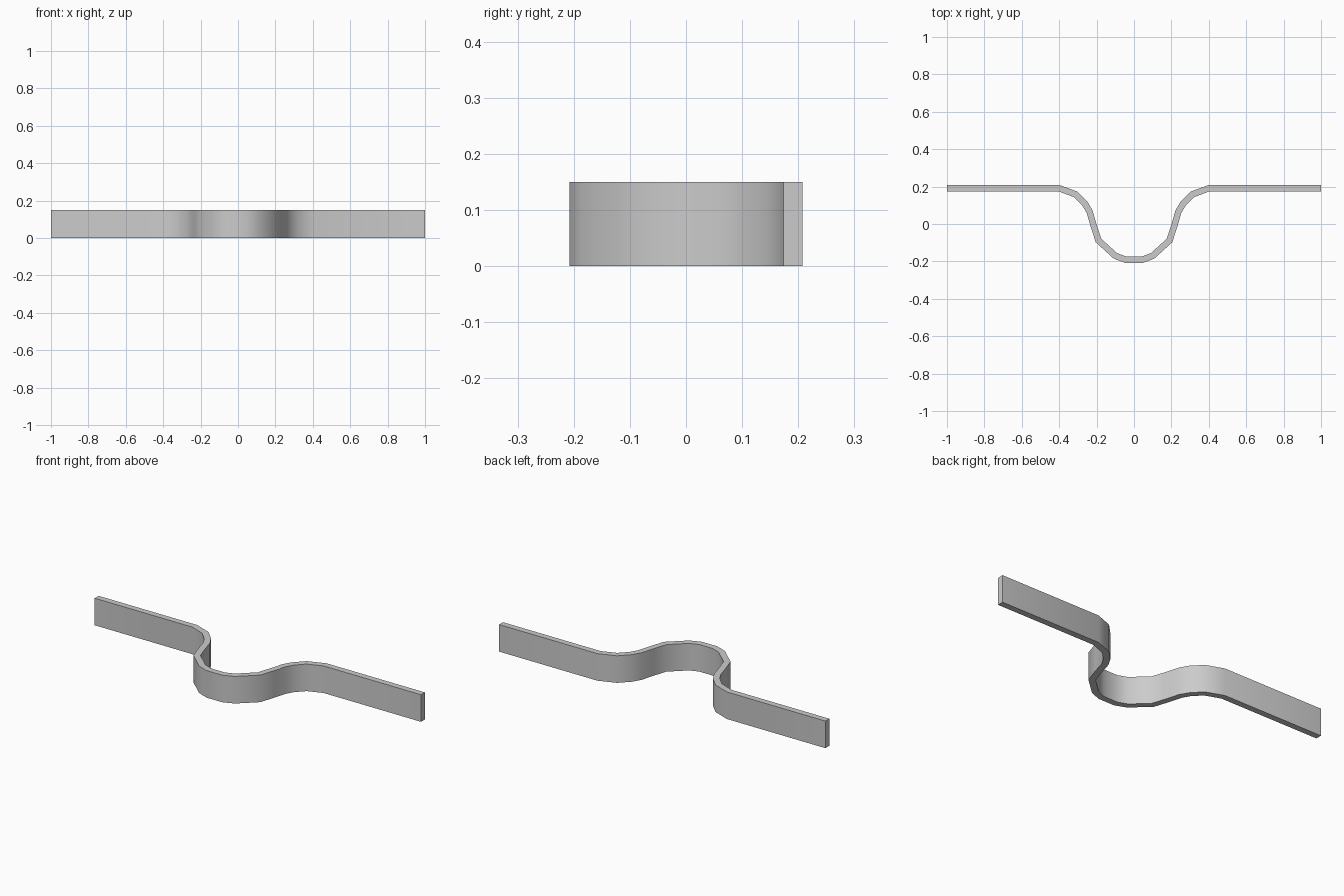
import bpy, bmesh
from mathutils import Vector

if "Cube" in bpy.data.objects:
    bpy.data.objects.remove(bpy.data.objects["Cube"])

HEIGHT, THICK = 0.15, 0.034

# Right half of the strip's centreline, mirrored to make the whole bend
half = [(0.045, -0.191), (0.10, -0.170), (0.19, -0.088), (0.217, -0.005),
        (0.237, 0.065), (0.262, 0.108), (0.311, 0.158), (0.40, 0.191), (1.0, 0.191)]
path = [Vector((-x, y)) for x, y in reversed(half)] + [Vector(p) for p in half]


def offset(points, dist):
    """Mitred parallel copy of an open polyline."""
    out = []
    for i, p in enumerate(points):
        a = (p - points[max(i - 1, 0)])
        b = (points[min(i + 1, len(points) - 1)] - p)
        a = (a if a.length else b).normalized()
        b = (b if b.length else a).normalized()
        na, nb = Vector((-a.y, a.x)), Vector((-b.y, b.x))
        n = (na + nb).normalized()
        out.append(p + n * dist / n.dot(na))
    return out


# Bent strip: quads across the thickness, extruded upwards
bm = bmesh.new()
sides = [[bm.verts.new((p.x, p.y, 0)) for p in offset(path, s * THICK / 2)]
         for s in (-1, 1)]
a, b = sides
faces = [bm.faces.new((a[i], a[i + 1], b[i + 1], b[i])) for i in range(len(path) - 1)]
ext = bmesh.ops.extrude_face_region(bm, geom=faces, use_keep_orig=True)
bmesh.ops.translate(bm, vec=(0, 0, HEIGHT),
                    verts=[v for v in ext["geom"] if isinstance(v, bmesh.types.BMVert)])
bmesh.ops.recalc_face_normals(bm, faces=bm.faces)
mesh = bpy.data.meshes.new("bent_strip")
bm.to_mesh(mesh)
bm.free()
strip = bpy.data.objects.new("bent_strip", mesh)
bpy.context.collection.objects.link(strip)

# Smooth along the bend, sharp at the rims
bpy.context.view_layer.objects.active = strip
strip.select_set(True)
bpy.ops.object.shade_smooth_by_angle(angle=0.8)
